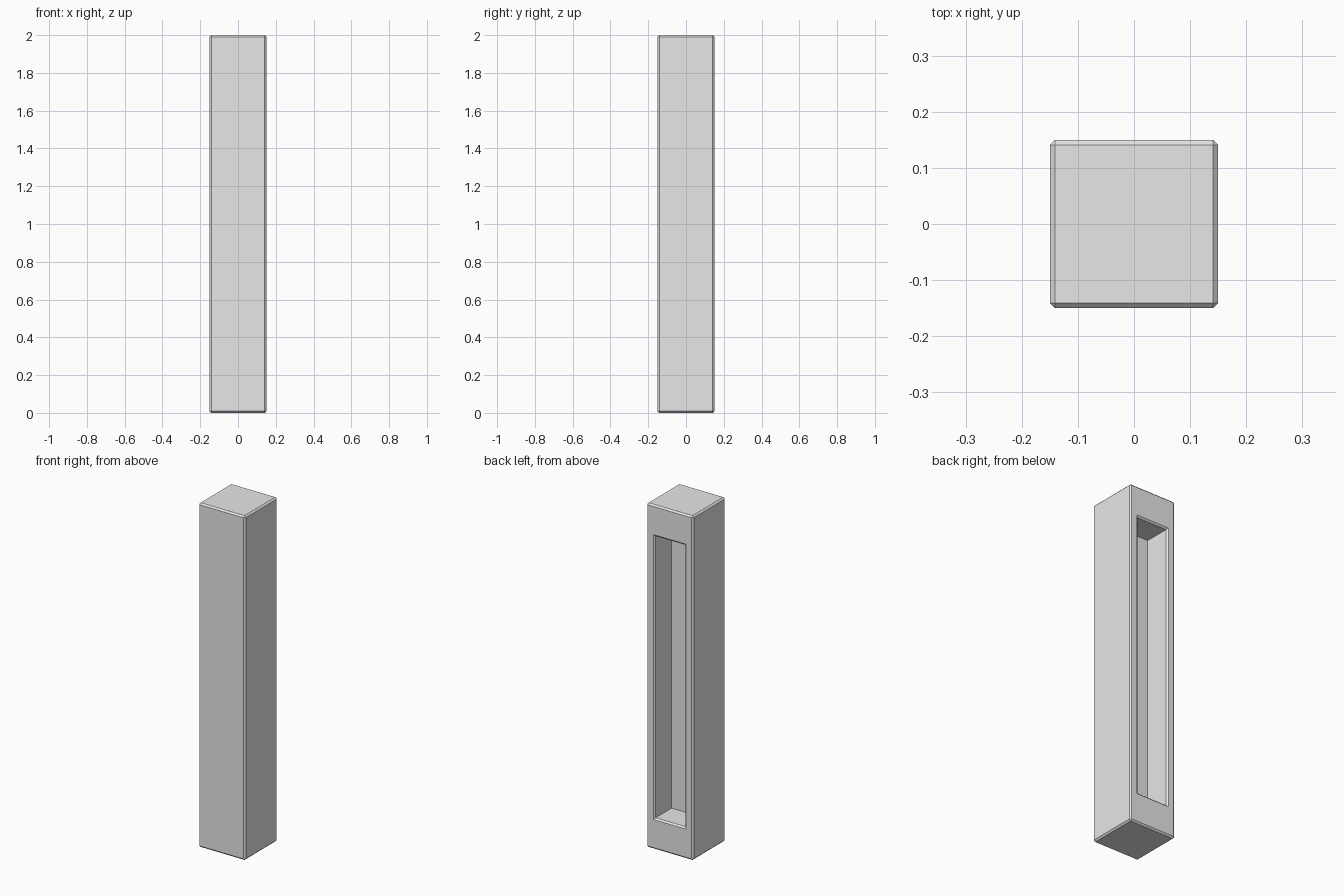
import bpy, bmesh
from math import copysign
from mathutils import Vector

default = bpy.data.objects.get("Cube")
if default:
    bpy.data.objects.remove(default, do_unlink=True)

WIDTH, HEIGHT, CHAMFER = 0.3, 2.0, 0.009
SLOT_W, SLOT_H, SLOT_DEPTH = 0.21, 1.655, 0.155

grey = bpy.data.materials.new("light_grey")
grey.use_nodes = True
grey.diffuse_color = (0.8, 0.8, 0.8, 1)
shader = next(n for n in grey.node_tree.nodes if n.type == "BSDF_PRINCIPLED")
shader.inputs["Base Color"].default_value = grey.diffuse_color

# Chamfered square post, centred on its middle while it is shaped
bm = bmesh.new()
bmesh.ops.create_cube(bm, size=1)
bmesh.ops.scale(bm, vec=(WIDTH, WIDTH, HEIGHT), verts=bm.verts)
bmesh.ops.bevel(bm, geom=bm.edges[:], offset=CHAMFER, segments=1,
                profile=0.5, affect="EDGES")
bm.normal_update()

# Back face, stepped inward ring by ring to form the slot
back = max(bm.faces, key=lambda f: f.calc_center_median().y)


def step_in(face, width, height, y):
    """Add a ring inside the face and move its inner edge to a given size and depth."""
    bmesh.ops.inset_region(bm, faces=[face], thickness=0.001)
    for v in face.verts:
        v.co = Vector((copysign(width / 2, v.co.x), y, copysign(height / 2, v.co.z)))


outer_y = WIDTH / 2
inner_w, inner_h = SLOT_W - 2 * CHAMFER, SLOT_H - 2 * CHAMFER
step_in(back, SLOT_W, SLOT_H, outer_y)                # slot outline
step_in(back, inner_w, inner_h, outer_y - CHAMFER)    # chamfered rim
step_in(back, inner_w, inner_h, outer_y - SLOT_DEPTH) # walls and inner face

bmesh.ops.translate(bm, vec=(0, 0, HEIGHT / 2), verts=bm.verts)
bmesh.ops.recalc_face_normals(bm, faces=bm.faces)

mesh = bpy.data.meshes.new("slotted_post")
bm.to_mesh(mesh)
bm.free()
mesh.materials.append(grey)
post = bpy.data.objects.new("slotted_post", mesh)
bpy.context.collection.objects.link(post)
